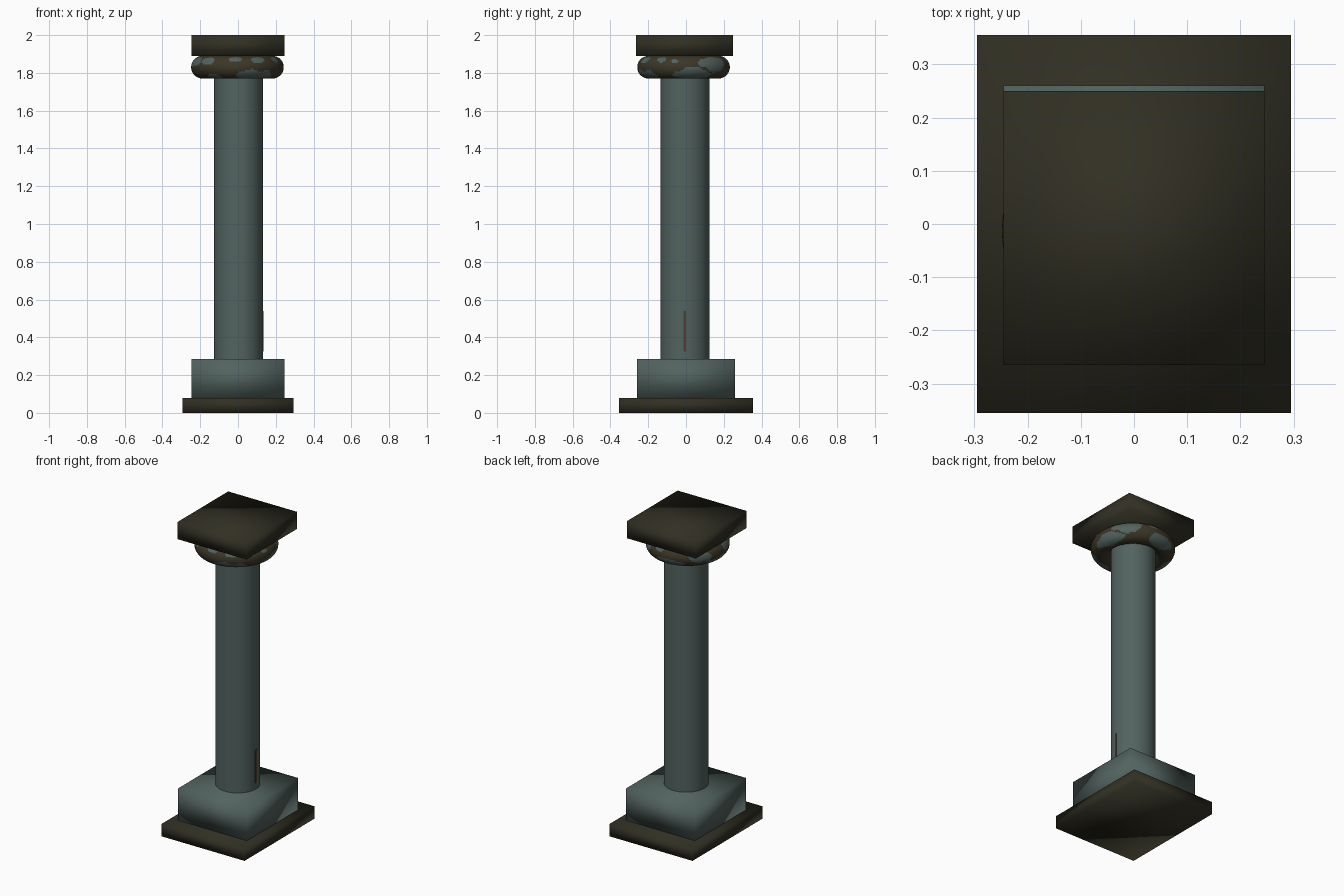
import bpy, bmesh, math
from mathutils import Vector, noise

cube = bpy.data.objects.get("Cube")
if cube:
    bpy.data.objects.remove(cube, do_unlink=True)


def material(name, rgb):
    m = bpy.data.materials.new(name)
    m.use_nodes = True
    m.diffuse_color = (*rgb, 1)
    m.node_tree.nodes["Principled BSDF"].inputs["Base Color"].default_value = (*rgb, 1)
    return m


stone = material("grey green stone", (0.085, 0.125, 0.115))
dark = material("dark olive stone", (0.031, 0.029, 0.017))
moss = material("brown patches", (0.045, 0.037, 0.02))
rust = material("rust crack", (0.09, 0.045, 0.025))


def finish(bm, name, mats, smooth=True):
    bmesh.ops.recalc_face_normals(bm, faces=bm.faces)
    me = bpy.data.meshes.new(name)
    for f in bm.faces:
        f.smooth = smooth
    bm.to_mesh(me)
    bm.free()
    for m in mats:
        me.materials.append(m)
    ob = bpy.data.objects.new(name, me)
    bpy.context.collection.objects.link(ob)
    return ob


def box(name, lo, hi, mat, smooth=True):
    lo, hi = Vector(lo), Vector(hi)
    bm = bmesh.new()
    bmesh.ops.create_cube(bm, size=1)
    for v in bm.verts:
        v.co = (lo + hi) / 2 + v.co * (hi - lo)
    return finish(bm, name, [mat], smooth)


def lathe(name, profile, centre, steps, mats):
    bm = bmesh.new()
    verts = [bm.verts.new((r, 0, z)) for r, z in profile]
    edges = [bm.edges.new(pair) for pair in zip(verts, verts[1:])]
    bmesh.ops.spin(bm, geom=verts + edges, cent=(0, 0, 0), axis=(0, 0, 1),
                   angle=math.tau, steps=steps)
    bmesh.ops.remove_doubles(bm, verts=bm.verts, dist=1e-5)
    bmesh.ops.translate(bm, verts=bm.verts, vec=(*centre, 0))
    return finish(bm, name, mats)


# Plinth, block and top slab
box("base_plate", (-0.295, -0.355, 0), (0.295, 0.355, 0.08), dark)
box("base_block", (-0.245, -0.26, 0.08), (0.245, 0.26, 0.285), stone)
box("top_slab", (-0.245, -0.265, 1.89), (0.245, 0.25, 2), dark)

# Round shaft
lathe("shaft", [(0.13, 0.28), (0.13, 1.8)], (0.002, -0.005), 48, [stone])

# Rounded collar under the slab
R, r, mid = 0.185, 0.06, 1.83
ring = [(R + r * math.cos(a), mid + r * math.sin(a))
        for a in (math.tau * i / 48 for i in range(49))]
collar = lathe("collar", ring, (-0.003, -0.013), 192, [moss, stone])

# Stone patches on the collar: azimuth, tilt round the tube, half sizes (degrees)
patches = [(-132, 35, 11, 22), (-94, 42, 9, 18), (-60, 42, 10, 20),
           (-66, -50, 24, 38), (-125, -60, 12, 30), (-30, 45, 7, 18),
           (-12, 35, 6, 14), (12, -45, 24, 40), (42, 20, 22, 42),
           (100, -45, 20, 40), (140, 15, 18, 45), (175, -55, 20, 40),
           (-160, 30, 16, 30), (80, 45, 10, 25)]
for f in collar.data.polygons:
    x, y, z = f.center
    az = math.degrees(math.atan2(y + 0.013, x + 0.003))
    tilt = math.degrees(math.atan2(z - mid, math.hypot(x, y + 0.013) - R))
    wobble = 0.5 * noise.noise(f.center * 16)
    for a, t, w, h in patches:
        turn = (az - a + 180) % 360 - 180
        if math.hypot(turn / w, (tilt - t) / h) < 1 + wobble:
            f.material_index = 1

# Thin crack on the left side of the shaft
box("crack", (0.126, -0.013, 0.325), (0.135, -0.001, 0.54), rust, False)
